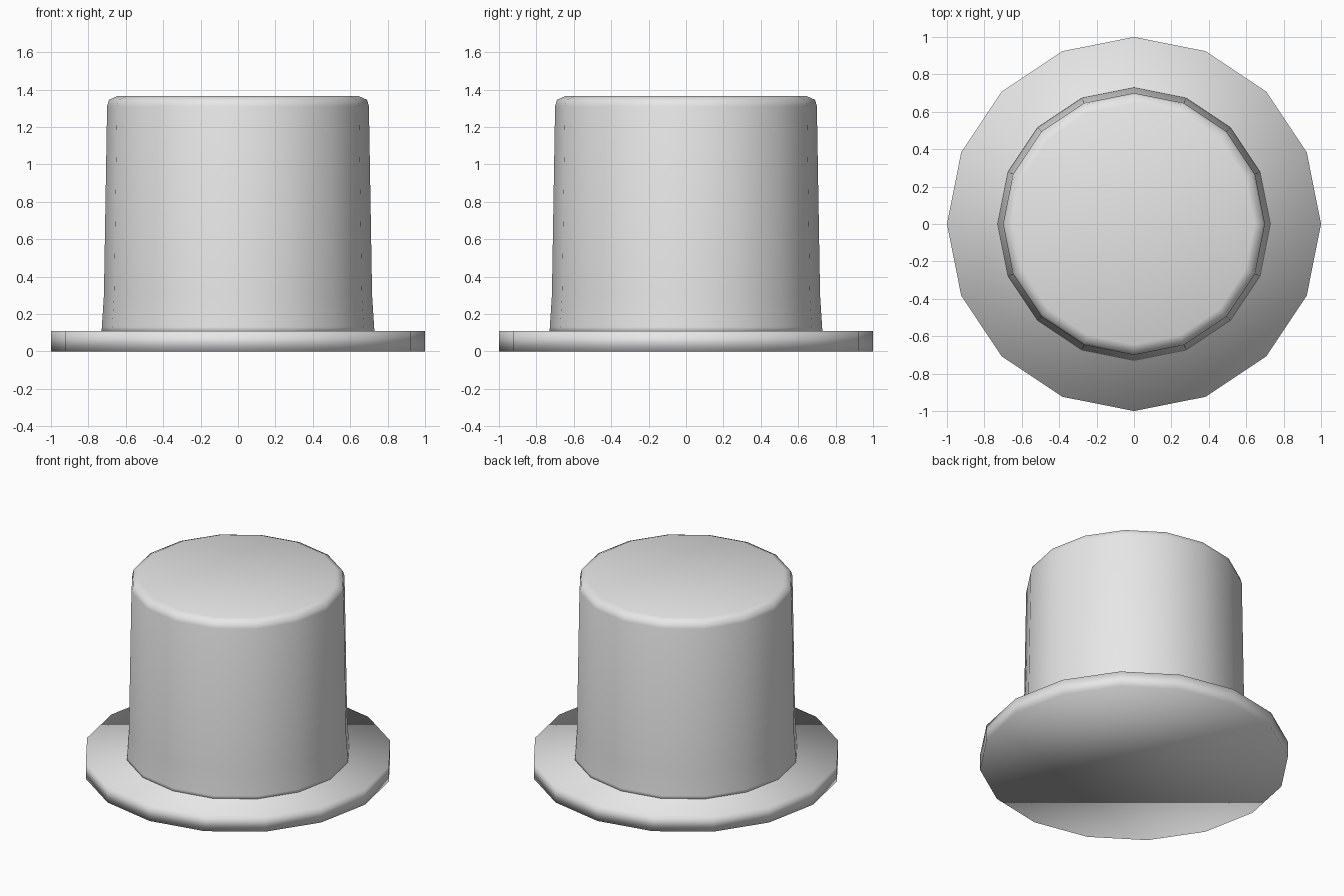
import bpy
import bmesh
import math

if "Cube" in bpy.data.objects:
    bpy.data.objects.remove(bpy.data.objects["Cube"])

SIDES = 16

felt = bpy.data.materials.new("light_grey_felt")
felt.diffuse_color = (0.8, 0.8, 0.8, 1.0)
felt.use_nodes = True
felt.node_tree.nodes["Principled BSDF"].inputs["Base Color"].default_value = felt.diffuse_color


def lathe(name, profile):
    """Closed solid turned around z from (radius, height) points, bottom to top."""
    bm = bmesh.new()
    rings = []
    for r, z in profile:
        rings.append([bm.verts.new((r * math.cos(2 * math.pi * i / SIDES),
                                    r * math.sin(2 * math.pi * i / SIDES), z))
                      for i in range(SIDES)])
    for low, high in zip(rings, rings[1:]):
        for i in range(SIDES):
            j = (i + 1) % SIDES
            bm.faces.new((low[i], low[j], high[j], high[i]))
    bm.faces.new(rings[0][::-1])
    bm.faces.new(rings[-1])
    for f in bm.faces:
        f.smooth = True
    mesh = bpy.data.meshes.new(name)
    bm.to_mesh(mesh)
    bm.free()
    mesh.materials.append(felt)
    obj = bpy.data.objects.new(name, mesh)
    bpy.context.collection.objects.link(obj)
    return obj


# Flat brim disc
lathe("brim", [(1.0, 0.0), (1.0, 0.11)])

# Tall crown: flared foot, slight taper, rounded top edge
lathe("crown", [(0.73, 0.10), (0.728, 0.13), (0.717, 0.30), (0.70, 1.31),
                (0.69, 1.345), (0.645, 1.365)])
